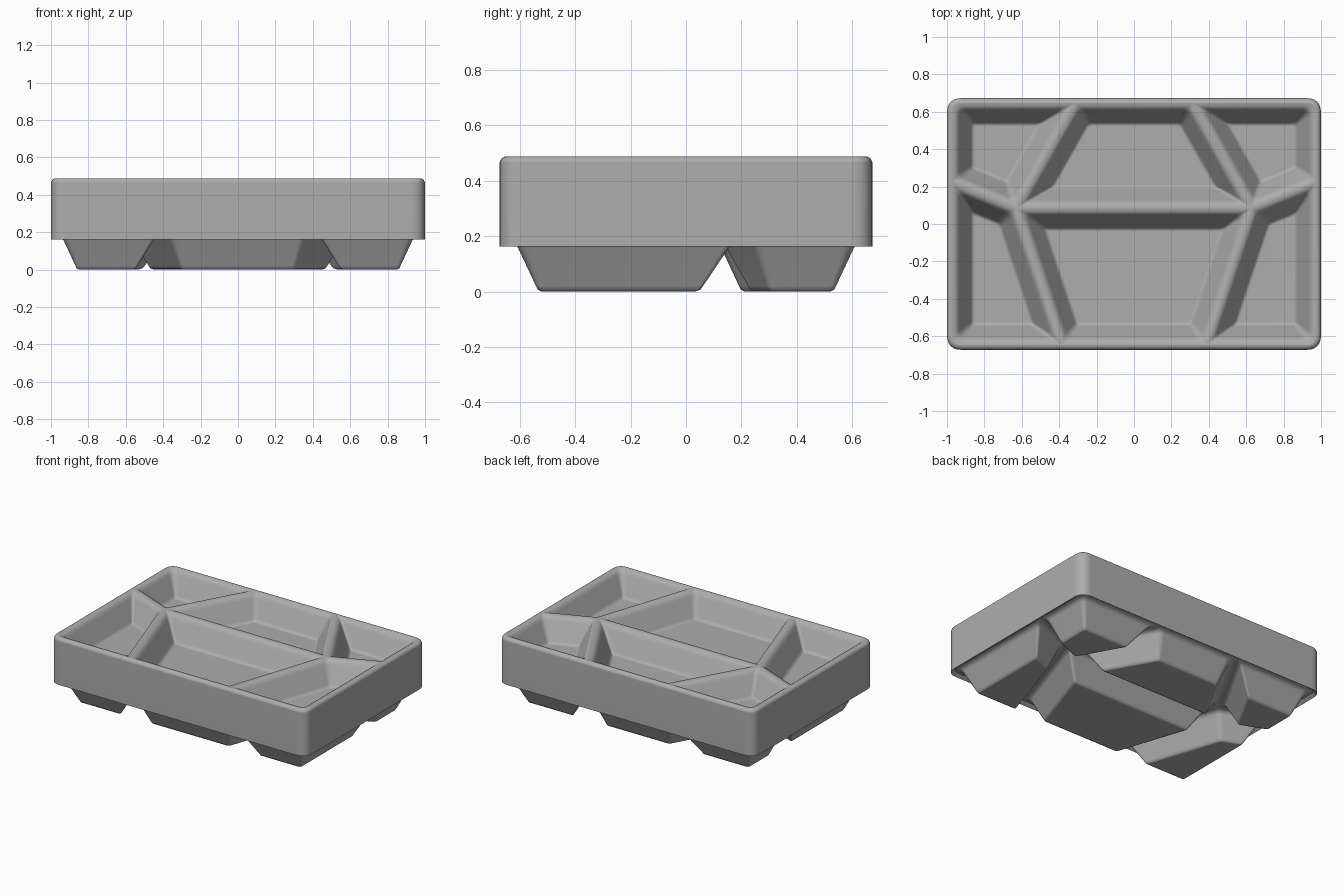
import bpy, bmesh
from mathutils import Vector

if "Cube" in bpy.data.objects:
    bpy.data.objects.remove(bpy.data.objects["Cube"])

RX, RY = 0.975, 0.648      # centre line of the rounded rim

# plain darker grey
grey = bpy.data.materials.new("dark_grey")
grey.diffuse_color = (0.42, 0.42, 0.42, 1)
grey.use_nodes = True
grey.node_tree.nodes["Principled BSDF"].inputs["Base Color"].default_value = grey.diffuse_color


def offset(poly, d):
    """Move every side of a counter-clockwise convex polygon inwards by d."""
    n, out, lines = len(poly), [], []
    for i in range(n):
        a, b = Vector(poly[i]), Vector(poly[(i + 1) % n])
        t = (b - a).normalized()
        lines.append((a + Vector((-t.y, t.x)) * d, t))
    for i in range(n):
        (p, u), (q, v) = lines[i - 1], lines[i]
        out.append(p + u * ((q - p).cross(v) / u.cross(v)))
    return out


def rounded(poly, radii, steps=6):
    """Replace each corner by a short curve."""
    n, out = len(poly), []
    for i in range(n):
        c = poly[i]
        a = c + (poly[i - 1] - c).normalized() * radii[i]
        b = c + (poly[(i + 1) % n] - c).normalized() * radii[i]
        for s in range(steps + 1):
            t = s / steps
            out.append(a * (1 - t) ** 2 + c * 2 * t * (1 - t) + b * t ** 2)
    return out


def loft(bm, loops, cap, flip):
    """Bridge successive loops and optionally close the last one."""
    rows = [[bm.verts.new((p.x, p.y, z)) for p in pts] for pts, z in loops]
    faces = []
    for r, s in zip(rows, rows[1:]):
        n = len(r)
        for i in range(n):
            j = (i + 1) % n
            faces.append([r[i], r[j], s[j], s[i]])
    if cap:
        faces.append(rows[-1])
    for f in faces:
        bm.faces.new(f[::-1] if flip else f)


def finish(bm, name):
    """Make the object, smooth it and keep its large faces evenly shaded."""
    bmesh.ops.remove_doubles(bm, verts=bm.verts, dist=0.0002)
    me = bpy.data.meshes.new(name)
    bm.to_mesh(me)
    bm.free()
    me.materials.append(grey)
    ob = bpy.data.objects.new(name, me)
    bpy.context.collection.objects.link(ob)
    bpy.ops.object.select_all(action='DESELECT')
    ob.select_set(True)
    bpy.context.view_layer.objects.active = ob
    bpy.ops.object.shade_smooth_by_angle(angle=0.7)
    wn = ob.modifiers.new("even_shading", 'WEIGHTED_NORMAL')
    wn.keep_sharp = True


def mir(p):
    return (-p[0], p[1])


# compartment outlines along the divider crests
node, back, side, front = (-0.63, 0.085), (-0.31, RY), (-RX, 0.225), (-0.385, -RY)
left = [[node, back, (-RX, RY), side], [node, side, (-RX, -RY), front]]
cells = left + [[mir(p) for p in c[::-1]] for c in left]
cells += [[node, mir(node), mir(back), back], [front, mir(front), mir(node), node]]

# wall profiles: inset, height, outer corner radius, inner corner radius
wells = [(0, 0.488, 0.055, 0), (0.018, 0.485, 0.05, 0.012),
         (0.032, 0.475, 0.045, 0.025), (0.042, 0.458, 0.04, 0.03),
         (0.102, 0.345, 0.02, 0.02), (0.110, 0.332, 0.02, 0.018),
         (0.124, 0.325, 0.015, 0.015)]
bulges = [(0, 0.180, 0.055, 0), (0.018, 0.178, 0.05, 0.012),
          (0.032, 0.171, 0.045, 0.025), (0.042, 0.158, 0.04, 0.03),
          (0.106, 0.021, 0.02, 0.02), (0.113, 0.007, 0.02, 0.018),
          (0.127, 0.0, 0.015, 0.015)]

# wells seen from above, and their bulges below
for name, profile, flip in (("tray_wells", wells, False), ("tray_underside", bulges, True)):
    bm = bmesh.new()
    for c in cells:
        loops = []
        for d, z, ro, ri in profile:
            radii = [ro if abs(p[0]) > 0.9 and abs(p[1]) > 0.6 else ri for p in c]
            loops.append((rounded(offset(c, d), radii), z))
        loft(bm, loops, True, flip)
    finish(bm, name)

# rounded rim, straight outer skirt and its lower lip
rect = [(-RX, -RY), (RX, -RY), (RX, RY), (-RX, RY)]
bm = bmesh.new()
rim = [(0, 0.488), (0.01, 0.486), (0.019, 0.479), (0.025, 0.465),
       (0.025, 0.162), (0, 0.180)]
loft(bm, [(rounded(offset(rect, -d), [0.055 + d] * 4), z) for d, z in rim], False, True)
finish(bm, "tray_skirt")
